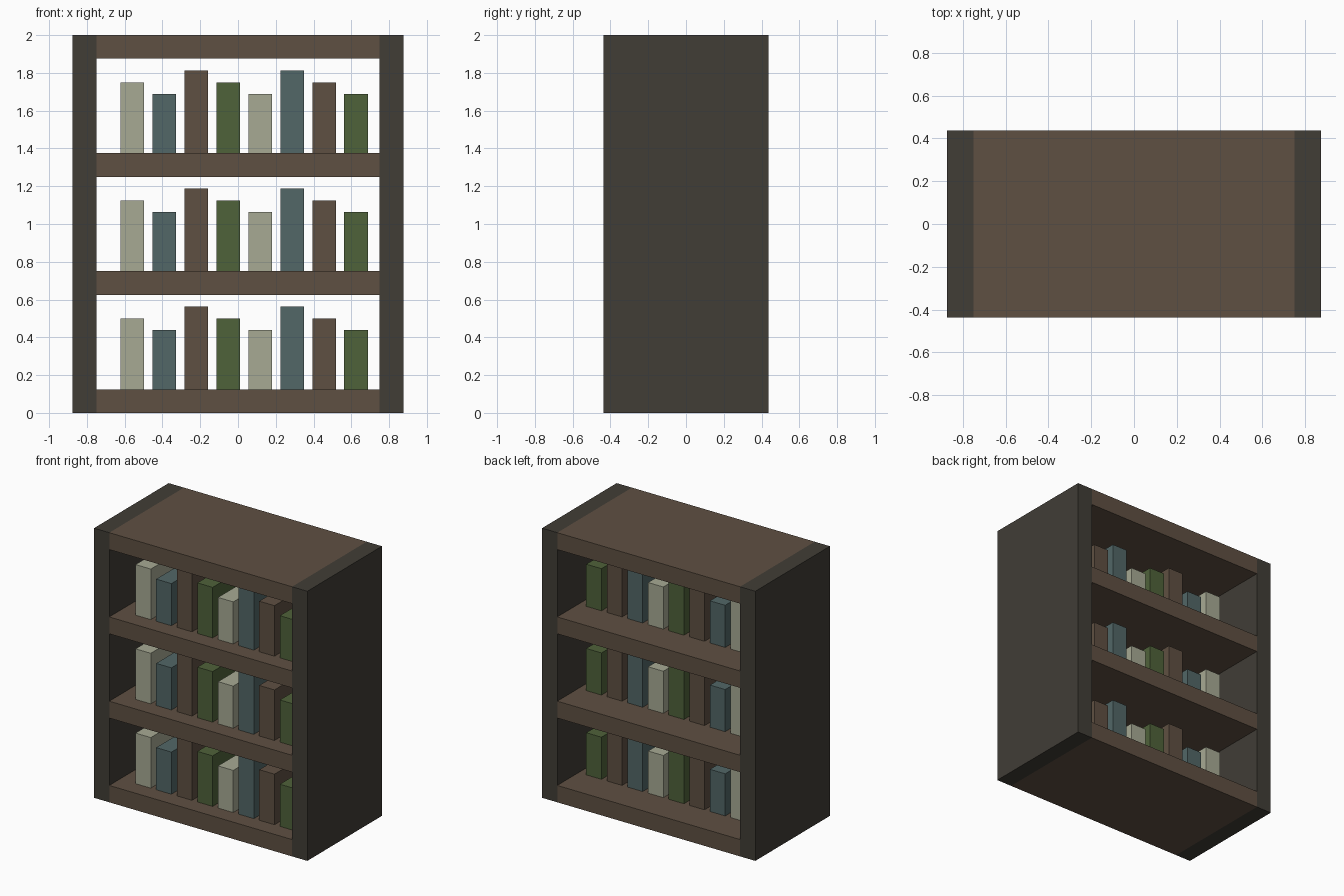
import bpy
import bmesh

cube = bpy.data.objects.get("Cube")
if cube:
    bpy.data.objects.remove(cube, do_unlink=True)


def linear(c):
    c /= 255
    return c / 12.92 if c <= 0.04045 else ((c + 0.055) / 1.055) ** 2.4


def material(name, rgb):
    m = bpy.data.materials.new(name)
    m.use_nodes = True
    colour = [linear(c) for c in rgb] + [1.0]
    m.diffuse_color = colour
    bsdf = m.node_tree.nodes["Principled BSDF"]
    bsdf.inputs["Base Color"].default_value = colour
    bsdf.inputs["Roughness"].default_value = 0.9
    return m


dark_wood = material("dark wood", (65, 61, 54))
brown = material("brown wood", (95, 80, 66))
cream = material("cream cover", (167, 170, 148))
teal = material("teal cover", (82, 103, 103))
green = material("green cover", (79, 98, 58))


def box(name, x, y, z, mat):
    """Box from (min, max) ranges on each axis."""
    bm = bmesh.new()
    bmesh.ops.create_cube(bm, size=1)
    for v in bm.verts:
        v.co = [r[0] if c < 0 else r[1] for c, r in zip(v.co, (x, y, z))]
    mesh = bpy.data.meshes.new(name)
    bm.to_mesh(mesh)
    bm.free()
    mesh.materials.append(mat)
    ob = bpy.data.objects.new(name, mesh)
    bpy.context.collection.objects.link(ob)
    return ob


T = 0.125                      # board thickness
DEPTH = (-0.4375, 0.4375)

# Side panels
box("left_side_panel", (0.75, 0.875), DEPTH, (0, 2), dark_wood)
box("right_side_panel", (-0.875, -0.75), DEPTH, (0, 2), dark_wood)

# Base, two shelves and top board, with a row of books on all but the top
boards = ["base_board", "lower_shelf", "upper_shelf", "top_board"]
books = [(cream, 0.375), (teal, 0.3125), (brown, 0.4375), (green, 0.375),
         (cream, 0.3125), (teal, 0.4375), (brown, 0.375), (green, 0.3125)]
for row, name in enumerate(boards):
    z = row * 0.625
    box(name, (-0.75, 0.75), DEPTH, (z, z + T), brown)
    if name == "top_board":
        continue
    for i, (mat, height) in enumerate(books):
        x = -0.622 + i * 0.1692
        box(f"book_row{row + 1}_{i + 1}", (x, x + 0.125), (-0.3125, 0.1875),
            (z + T, z + T + height), mat)
